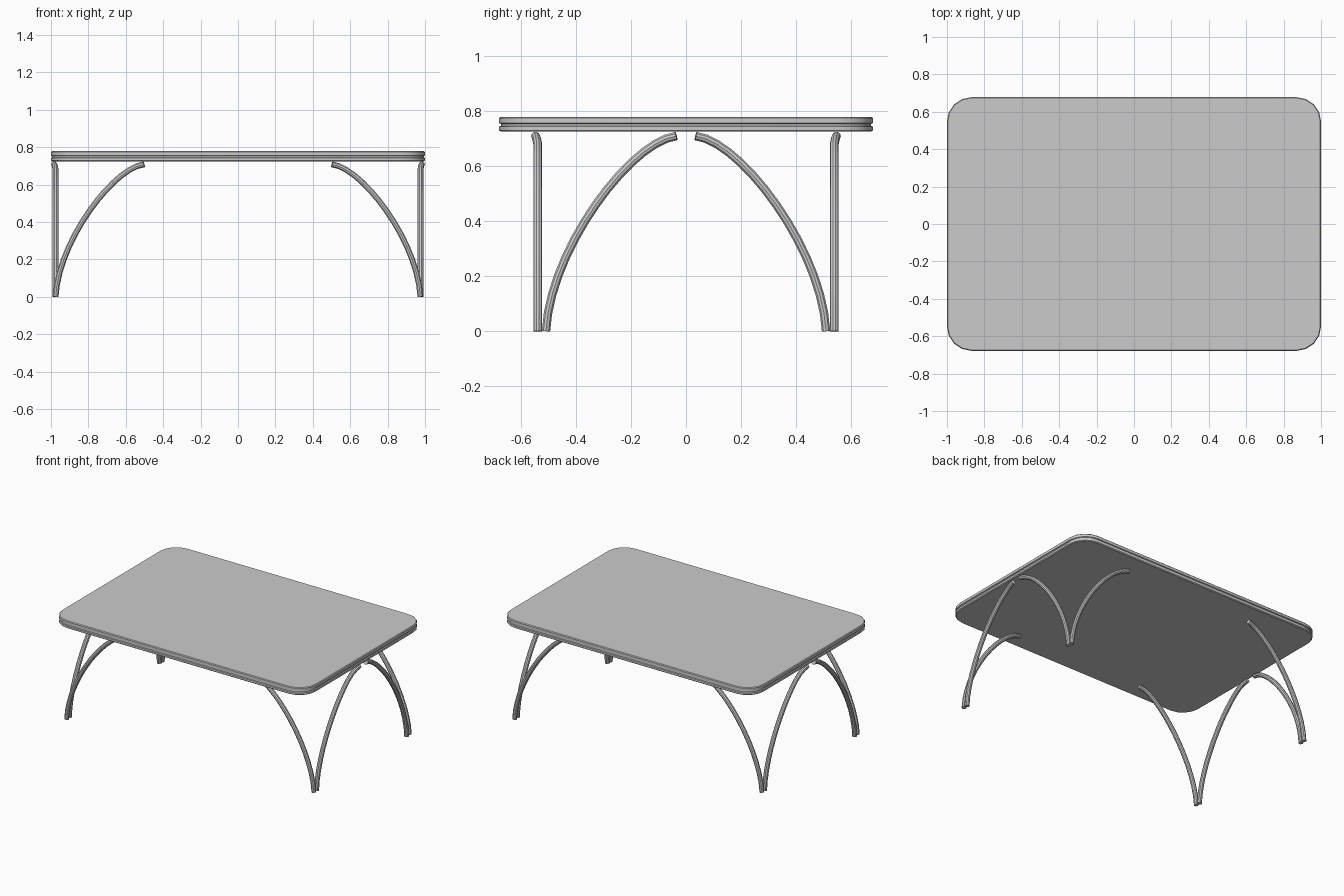
import bpy, bmesh, math
from mathutils import Vector

if "Cube" in bpy.data.objects:
    bpy.data.objects.remove(bpy.data.objects["Cube"])


def outline(inset, z):
    """Rounded rectangle of the table edge, pulled in by inset."""
    r = 0.13
    pts = []
    for k, (sx, sy) in enumerate([(1, 1), (-1, 1), (-1, -1), (1, -1)]):
        for i in range(5):
            a = math.pi / 2 * (k + i / 4)
            pts.append((sx * (1 - r) + (r - inset) * math.cos(a),
                        sy * (0.678 - r) + (r - inset) * math.sin(a), z))
    return pts


def smooth(ob):
    bpy.ops.object.select_all(action='DESELECT')
    ob.select_set(True)
    bpy.context.view_layer.objects.active = ob
    bpy.ops.object.shade_smooth_by_angle(angle=math.radians(35))


# Table top: edge profile with a shallow groove between two layers
profile = [(0.006, 0.724), (0.0, 0.729), (0.0, 0.742), (0.006, 0.745),
           (0.006, 0.752), (0.0, 0.755), (0.0, 0.773), (0.005, 0.778)]
bm = bmesh.new()
rings = [[bm.verts.new(p) for p in outline(*s)] for s in profile]
for a, b in zip(rings, rings[1:]):
    for i in range(len(a)):
        j = (i + 1) % len(a)
        bm.faces.new((a[i], a[j], b[j], b[i]))
bm.faces.new(rings[-1])
bm.faces.new(rings[0][::-1])
mesh = bpy.data.meshes.new("table_top")
bm.to_mesh(mesh)
bm.free()
top = bpy.data.objects.new("table_top", mesh)
bpy.context.collection.objects.link(top)
smooth(top)


def bezier(p0, p1, p2, p3, n=14):
    p = [Vector(v) for v in (p0, p1, p2, p3)]
    return [p[0] * (1 - t) ** 3 + p[1] * 3 * t * (1 - t) ** 2
            + p[2] * 3 * t * t * (1 - t) + p[3] * t ** 3
            for t in (i / n for i in range(n + 1))]


def tube(name, pts, radius=0.016):
    cu = bpy.data.curves.new(name, 'CURVE')
    cu.dimensions = '3D'
    cu.bevel_depth = radius
    cu.bevel_resolution = 3
    cu.use_fill_caps = True
    sp = cu.splines.new('POLY')
    sp.points.add(len(pts) - 1)
    for q, v in zip(sp.points, pts):
        q.co = (*v, 1)
    ob = bpy.data.objects.new(name, cu)
    bpy.context.collection.objects.link(ob)
    bpy.ops.object.select_all(action='DESELECT')
    ob.select_set(True)
    bpy.context.view_layer.objects.active = ob
    bpy.ops.object.convert(target='MESH')
    smooth(bpy.context.object)


# Legs: each corner has one arch along the long side, one along the short side
arch = bezier((0, 0), (0.015, 0.30), (0.31, 0.69), (0.473, 0.708))
for sx, side in ((-1, "left"), (1, "right")):
    for sy, end in ((-1, "front"), (1, "back")):
        long_pts, short_pts = [], []
        for u, z in arch:
            lean = 0.008 * max(0, (z - 0.69) / 0.018)  # tips lean outward
            long_pts.append((sx * (0.975 - u), sy * (0.538 + lean), z))
            short_pts.append((sx * (0.975 + lean), sy * (0.508 - u), z))
        tube(f"{end}_{side}_long_arch_leg", long_pts)
        tube(f"{end}_{side}_short_arch_leg", short_pts)
